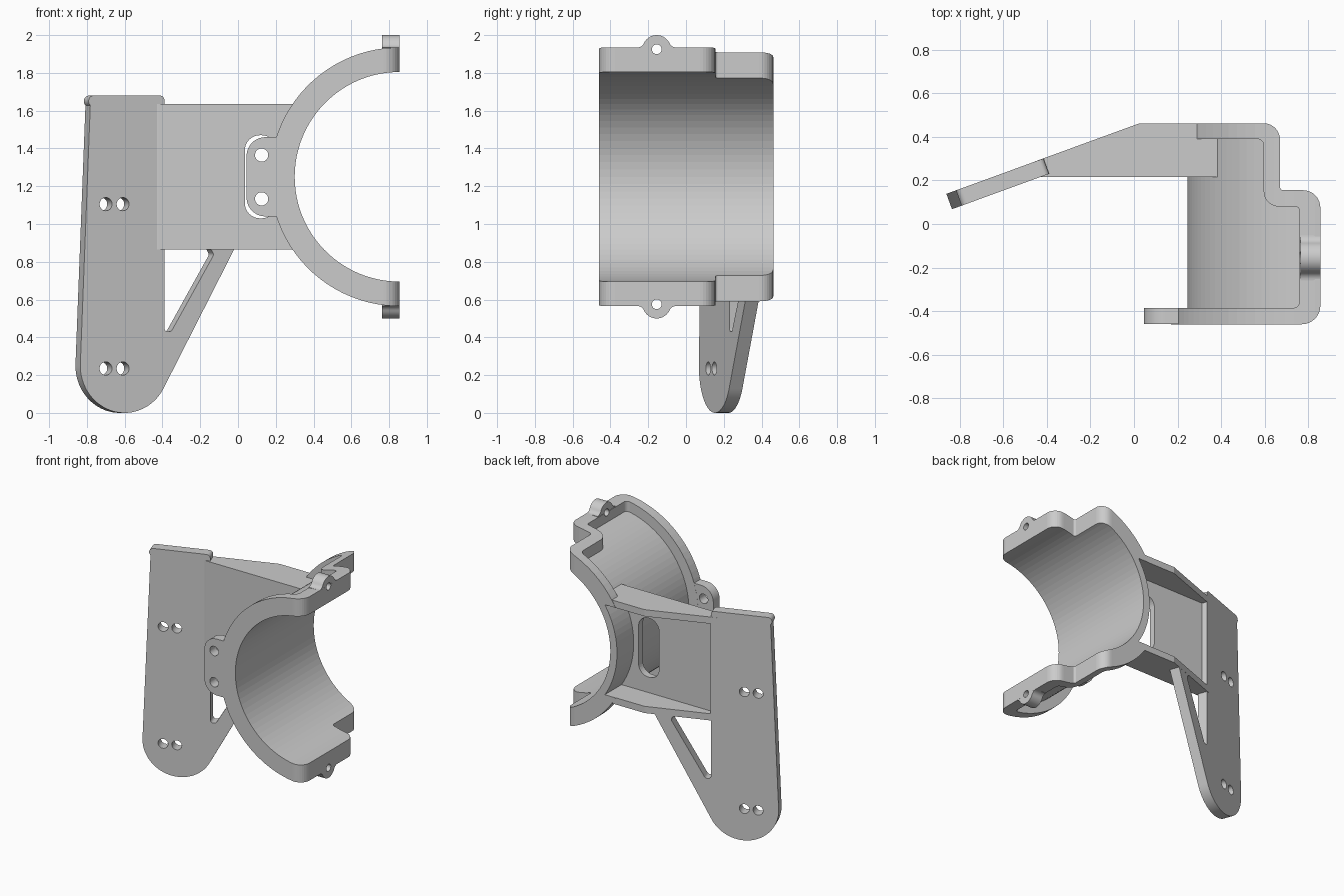
import bpy, bmesh
from math import sin, cos, tan, radians
from mathutils import Vector

if "Cube" in bpy.data.objects:
    bpy.data.objects.remove(bpy.data.objects["Cube"])

TILT = radians(20)
CX, CZ = 0.855, 1.25          # clamp axis (runs along y)


def arc(cx, cy, r, a0, a1, n=16):
    return [(cx + r * cos(radians(a0 + (a1 - a0) * i / n)),
             cy + r * sin(radians(a0 + (a1 - a0) * i / n))) for i in range(n + 1)]


def circle(cx, cy, r, n=32):
    return arc(cx, cy, r, 0, 360, n)[:-1]


def rounded(pts, n=8):
    """Polygon whose (x, y, r) corners are filleted."""
    out = []
    for i, p in enumerate(pts):
        v = Vector(p[:2])
        if len(p) < 3:
            out.append(tuple(v))
            continue
        d1 = (Vector(pts[i - 1][:2]) - v).normalized()
        d2 = (Vector(pts[(i + 1) % len(pts)][:2]) - v).normalized()
        half, r = d1.angle(d2) / 2, p[2]
        c = v + (d1 + d2).normalized() * (r / sin(half))
        s = (v + d1 * (r / tan(half)) - c).normalized()
        e = (v + d2 * (r / tan(half)) - c).normalized()
        out += [tuple(c + s.slerp(e, k / n) * r) for k in range(n + 1)]
    return out


# profile planes: (a, b) in the profile, c along the extrusion
def XY(a, b, c): return (a, b, c)
def XZ(a, b, c): return (a, c, b)
def YZ(a, b, c): return (c, a, b)
def YZ_LOW(a, b, c): return (c, a, 2 * CZ - b)
def PLATE(a, b, c):
    return (-0.835 + a * cos(TILT) - c * sin(TILT), 0.068 + a * sin(TILT) + c * cos(TILT), b)


def prism(name, pts, plane, c0, c1):
    bm = bmesh.new()
    lo = [bm.verts.new(plane(a, b, c0)) for a, b in pts]
    hi = [bm.verts.new(plane(a, b, c1)) for a, b in pts]
    bm.faces.new(lo)
    bm.faces.new(hi)
    for i in range(len(pts)):
        j = (i + 1) % len(pts)
        bm.faces.new((lo[i], lo[j], hi[j], hi[i]))
    bmesh.ops.recalc_face_normals(bm, faces=bm.faces)
    me = bpy.data.meshes.new(name)
    bm.to_mesh(me)
    bm.free()
    ob = bpy.data.objects.new(name, me)
    bpy.context.collection.objects.link(ob)
    return ob


helpers = []


def cutter(*args):
    ob = prism("cutter", *args)
    ob.hide_render = True
    helpers.append(ob)
    return ob


def boolean(ob, tool, op='DIFFERENCE'):
    m = ob.modifiers.new("cut", 'BOOLEAN')
    m.operation, m.solver, m.object = op, 'EXACT', tool
    bpy.context.view_layer.objects.active = ob
    bpy.ops.object.modifier_apply(modifier=m.name)


# shared cutters: shell cylinder, flange recess, arm pocket
shell_core = cutter(circle(CX, CZ, 0.61, 96), XZ, -1, 1)
recess = cutter(rounded([(-0.5, -0.385), (0.76, -0.385, 0.03), (0.76, 0.08, 0.02),
                         (0.595, 0.08, 0.07), (0.595, 0.39, 0.03), (-0.5, 0.39)]), XY, -0.5, 3)
pocket = cutter([(-0.398, 0.265), (0.6, 0.265), (0.6, 0.7), (-0.556, 0.7)], XY, 0.915, 1.585)
boolean(recess, shell_core)
boolean(pocket, shell_core)

# half-round clamp: thick band trimmed to the stepped outline, recessed outside
clamp = prism("half_clamp", arc(CX, CZ, 0.685, 84, 276, 48) + arc(CX, CZ, 0.555, 276, 84, 48),
              XZ, -0.6, 0.6)
outline = cutter(rounded([(-0.5, -0.46), (0.855, -0.46, 0.085), (0.855, 0.155, 0.08),
                          (0.67, 0.155, 0.015), (0.67, 0.462, 0.075), (-0.5, 0.462)]), XY, -0.5, 3)
boolean(clamp, outline, 'INTERSECT')
boolean(clamp, recess)
boolean(clamp, pocket)

# bolt lugs above and below the clamp ends
LY, LZ = -0.155, 1.925
lug_pts = ([(LY + 0.104, 1.86)] + arc(LY + 0.104, 1.974, 0.04, 270, 205, 6)
           + arc(LY, LZ, 0.075, 25, 155, 18)
           + arc(LY - 0.104, 1.974, 0.04, -25, -90, 6) + [(LY - 0.104, 1.86)])
lugs = []
for name, plane in (("upper_lug", YZ), ("lower_lug", YZ_LOW)):
    lug = prism(name, lug_pts, plane, 0.763, 0.8545)
    hole = cutter(circle(LY, LZ, 0.026, 24), plane, 0.7, 0.95)
    boolean(lug, hole)
    boolean(clamp, hole)
    lugs.append(lug)

# front tab with two holes
tab = prism("front_tab", rounded([(0.28, 1.04), (0.28, 1.46), (0.045, 1.46, 0.1),
                                  (0.045, 1.04, 0.1)]), XZ, -0.4595, -0.3855)
for z in (1.365, 1.133):
    boolean(tab, cutter(circle(0.125, z, 0.035), XZ, -0.6, -0.2))

# hollow arm, open at the back, with an access slot
arm = prism("arm", [(-0.431, 0.2165), (-0.42, 0.215), (0.5, 0.215), (0.5, 0.46),
                    (0.02, 0.46), (-0.457, 0.286)], XY, 0.865, 1.635)
boolean(arm, cutter(circle(CX, CZ, 0.58, 96), XZ, -1, 1))
boolean(arm, pocket)
boolean(arm, cutter(rounded([(0.036, 1.03, 0.08), (0.205, 1.03, 0.08),
                             (0.205, 1.47, 0.08), (0.036, 1.47, 0.08)]), XZ, 0.1, 0.6))

# tilted mounting plate with brace window and screw holes
plate = prism("mounting_plate", arc(0.25, 0.25, 0.25, 180, 331, 32)
              + rounded([(0.872, 0.875), (0.474, 0.88), (0.474, 1.68, 0.025), (0, 1.68, 0.03)])[:],
              PLATE, 0, 0.075)
boolean(plate, cutter(rounded([(0.474, 0.866), (0.474, 0.43, 0.02), (0.512, 0.43, 0.02),
                               (0.753, 0.838, 0.02), (0.737, 0.866, 0.01)], 6), PLATE, -0.1, 0.2))
for z in (1.105, 0.235):
    for u in (0.144, 0.24):
        boolean(plate, cutter(circle(u, z, 0.035), PLATE, -0.1, 0.2))

for ob in helpers:
    bpy.data.objects.remove(ob)

# smooth small curves, keep hard edges
for ob in [tab, plate, *lugs]:
    bpy.ops.object.select_all(action='DESELECT')
    ob.select_set(True)
    bpy.context.view_layer.objects.active = ob
    bpy.ops.object.shade_smooth_by_angle(angle=radians(30))
